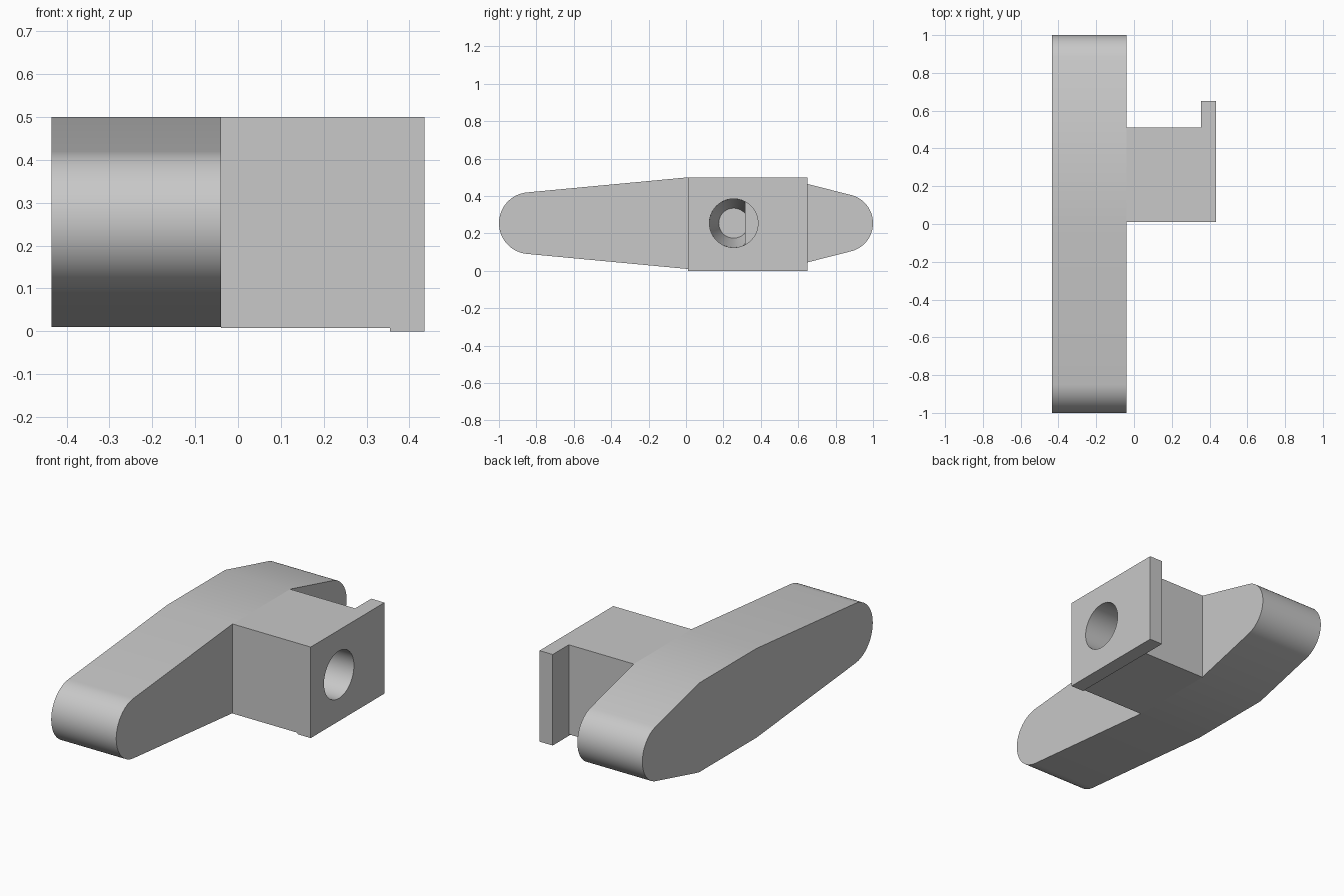
import bpy, bmesh, math
from mathutils import Matrix

if "Cube" in bpy.data.objects:
    bpy.data.objects.remove(bpy.data.objects["Cube"], do_unlink=True)

grey = bpy.data.materials.new("plain_grey")
grey.use_nodes = True
colour = (0.58, 0.58, 0.58, 1)
grey.diffuse_color = colour
grey.node_tree.nodes["Principled BSDF"].inputs["Base Color"].default_value = colour

MID = 0.255  # height of the centre line


def make_object(name, bm):
    bmesh.ops.recalc_face_normals(bm, faces=bm.faces)
    mesh = bpy.data.meshes.new(name)
    bm.to_mesh(mesh)
    bm.free()
    obj = bpy.data.objects.new(name, mesh)
    bpy.context.collection.objects.link(obj)
    mesh.materials.append(grey)
    return obj


def prism(name, points, x0, x1):
    """Extrude a (y, z) outline along x."""
    bm = bmesh.new()
    face = bm.faces.new([bm.verts.new((x0, y, z)) for y, z in points])
    out = bmesh.ops.extrude_face_region(bm, geom=[face])
    verts = [v for v in out["geom"] if isinstance(v, bmesh.types.BMVert)]
    bmesh.ops.translate(bm, verts=verts, vec=(x1 - x0, 0, 0))
    return make_object(name, bm)


def arc(cy, radius, start, end, steps=32):
    angles = [math.radians(start + (end - start) * i / steps) for i in range(steps + 1)]
    return [(cy + radius * math.cos(a), MID + radius * math.sin(a)) for a in angles]


def bore(name, x_in, x_out, r_in, r_out, limit=None):
    """Round cutter along x, optionally trimmed flat at y = limit."""
    bm = bmesh.new()
    place = Matrix.Translation(((x_in + x_out) / 2, MID, MID)) @ Matrix.Rotation(math.pi / 2, 4, "Y")
    bmesh.ops.create_cone(bm, cap_ends=True, segments=64, radius1=r_in, radius2=r_out,
                          depth=x_out - x_in, matrix=place)
    if limit is not None:
        cut = bmesh.ops.bisect_plane(bm, geom=bm.verts[:] + bm.edges[:] + bm.faces[:],
                                     plane_co=(0, limit, 0), plane_no=(0, 1, 0), clear_outer=True)
        edges = [e for e in cut["geom_cut"] if isinstance(e, bmesh.types.BMEdge)]
        bmesh.ops.contextual_create(bm, geom=edges)
    obj = make_object(name, bm)
    obj.hide_render = True
    return obj


def smooth(obj):
    bpy.ops.object.select_all(action="DESELECT")
    obj.select_set(True)
    bpy.context.view_layer.objects.active = obj
    bpy.ops.object.shade_smooth_by_angle(angle=math.radians(20))
    if obj.data.materials:
        obj.data.materials[0] = grey


# Tapered lever with rounded ends
outline = ([(0.01, 0.5)] + arc(-0.835, 0.165, 95, 265) + [(0.01, 0.01), (0.51, 0.01)]
           + arc(0.845, 0.155, -76, 76) + [(0.51, 0.5)])
lever = prism("lever", outline, -0.435, -0.04)

# Side block with an overhanging end plate, as one stepped plan extruded upward
bm = bmesh.new()
plan = [(-0.04, 0.01), (0.355, 0.01), (0.355, 0.51), (-0.04, 0.51)]
face = bm.faces.new([bm.verts.new((x, y, 0.008)) for x, y in plan])
out = bmesh.ops.extrude_face_region(bm, geom=[face])
bmesh.ops.translate(bm, verts=[v for v in out["geom"] if isinstance(v, bmesh.types.BMVert)],
                    vec=(0, 0, 0.492))
block = make_object("side_block", bm)
plate = prism("end_plate", [(0.01, 0), (0.65, 0), (0.65, 0.5), (0.01, 0.5)], 0.355, 0.435)

# Blind hole: straight bore, then a taper flattened on one side
straight = bore("bore_cutter", 0.235, 0.5, 0.13, 0.13)
taper = bore("taper_cutter", 0.035, 0.236, 0.08, 0.13, limit=0.315)

for target, cutters in ((block, (straight, taper)), (plate, (straight,))):
    for cutter in cutters:
        mod = target.modifiers.new("hole", "BOOLEAN")
        mod.operation = "DIFFERENCE"
        mod.solver = "EXACT"
        mod.object = cutter
        bpy.context.view_layer.objects.active = target
        bpy.ops.object.modifier_apply(modifier=mod.name)

for cutter in (straight, taper):
    bpy.data.objects.remove(cutter, do_unlink=True)

for part in (lever, block, plate):
    smooth(part)
